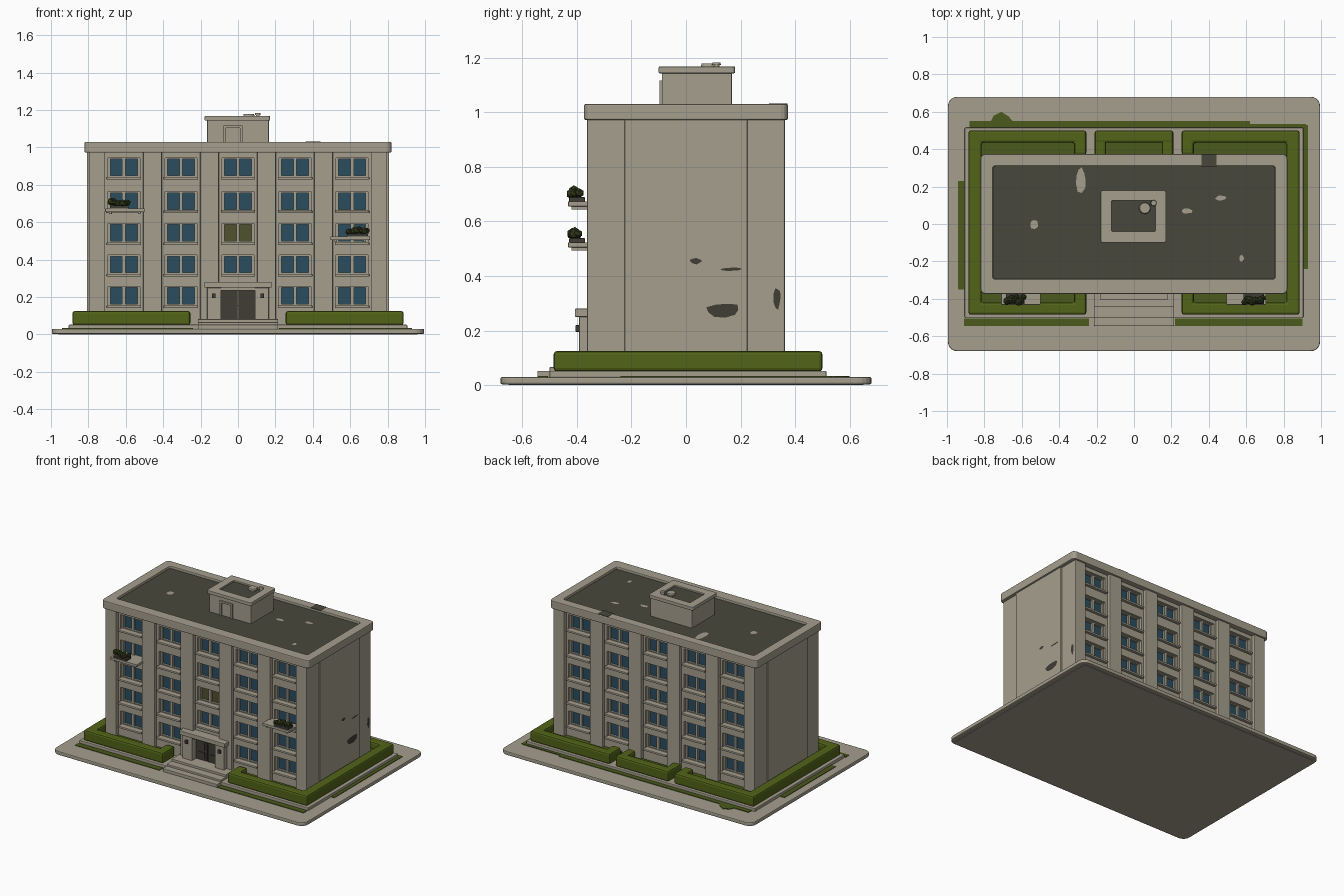
import bpy, bmesh, math, random
from mathutils import Matrix, Vector

if "Cube" in bpy.data.objects:
    bpy.data.objects.remove(bpy.data.objects["Cube"])

random.seed(4)

def material(name, r, g, b):
    m = bpy.data.materials.new(name)
    m.diffuse_color = (r, g, b, 1)
    m.use_nodes = True
    m.node_tree.nodes["Principled BSDF"].inputs["Base Color"].default_value = m.diffuse_color
    return m

CONCRETE = material("concrete", 0.375, 0.346, 0.27)
ROOF = material("dark roofing", 0.066, 0.064, 0.046)
GREEN = material("hedge green", 0.085, 0.125, 0.009)
MOSS = material("moss green", 0.07, 0.10, 0.011)
GLASS = material("blue glass", 0.024, 0.075, 0.115)
OLIVE = material("olive glass", 0.08, 0.085, 0.03)
DARK = material("dark door", 0.05, 0.047, 0.036)
LEAF = material("dark leaves", 0.035, 0.048, 0.012)

def finish(name, bm, mat, bevel=0, seg=2):
    bmesh.ops.recalc_face_normals(bm, faces=bm.faces)
    me = bpy.data.meshes.new(name)
    bm.to_mesh(me)
    bm.free()
    me.materials.append(mat)
    ob = bpy.data.objects.new(name, me)
    bpy.context.collection.objects.link(ob)
    if bevel:
        mod = ob.modifiers.new("soft edges", 'BEVEL')
        mod.width, mod.segments = bevel, seg
    return ob

def boxes(name, items, mat, bevel=0):
    """One object from boxes given as (x0, x1, y0, y1, z0, z1)."""
    bm = bmesh.new()
    for x0, x1, y0, y1, z0, z1 in items:
        mx = Matrix.Translation(((x0 + x1) / 2, (y0 + y1) / 2, (z0 + z1) / 2))
        mx = mx @ Matrix.Diagonal((abs(x1 - x0), abs(y1 - y0), abs(z1 - z0), 1))
        bmesh.ops.create_cube(bm, size=1, matrix=mx)
    return finish(name, bm, mat, bevel)

def prism(name, outline, z0, z1, mat, bevel=0, hole=None):
    """Extruded outline; with a hole of equal point count it becomes a ring."""
    bm = bmesh.new()
    lo = [bm.verts.new((x, y, z0)) for x, y in outline]
    if hole:
        inner = [bm.verts.new((x, y, z0)) for x, y in hole]
        n = len(lo)
        faces = [bm.faces.new((lo[i], lo[(i + 1) % n], inner[(i + 1) % n], inner[i])) for i in range(n)]
    else:
        faces = [bm.faces.new(lo)]
    ext = bmesh.ops.extrude_face_region(bm, geom=faces)
    bmesh.ops.translate(bm, vec=(0, 0, z1 - z0), verts=[v for v in ext['geom'] if isinstance(v, bmesh.types.BMVert)])
    if not hole and not any(f.normal.z < 0 and abs(f.calc_center_median().z - z0) < 1e-5 for f in bm.faces):
        bm.normal_update()
    return finish(name, bm, mat, bevel)

def rounded(x0, x1, y0, y1, r, n=5):
    pts = []
    for cx, cy, a in ((x1 - r, y1 - r, 0), (x0 + r, y1 - r, 90), (x0 + r, y0 + r, 180), (x1 - r, y0 + r, 270)):
        for i in range(n + 1):
            t = math.radians(a + 90 * i / n)
            pts.append((cx + r * math.cos(t), cy + r * math.sin(t)))
    return pts

# Ground: paved slab, kerb and moss strips
prism("paved_slab", rounded(-0.995, 0.995, -0.68, 0.68, 0.05), 0.003, 0.03, CONCRETE, 0.006)
boxes("slab_foot", [(-0.96, 0.96, -0.65, 0.65, 0, 0.01)], CONCRETE)
boxes("kerb", [(-0.905, 0.905, -0.50, 0.515, 0.028, 0.052)], CONCRETE, 0.004)
boxes("moss_strips", [
    (-0.91, -0.24, -0.545, -0.505, 0.029, 0.034), (0.22, 0.90, -0.545, -0.505, 0.029, 0.034),
    (-0.88, 0.62, 0.51, 0.55, 0.029, 0.034), (0.62, 0.92, 0.51, 0.535, 0.029, 0.034),
    (-0.94, -0.90, -0.35, 0.23, 0.029, 0.034), (0.90, 0.93, -0.24, 0.53, 0.029, 0.034)], MOSS)
prism("moss_patch", [(-0.77, 0.54), (-0.64, 0.54), (-0.67, 0.575), (-0.71, 0.60), (-0.75, 0.58)],
      0.029, 0.034, MOSS)

# Hedges: C-shaped borders on both ends, plus a U-shaped one behind the middle
T = 0.065
for side, name in ((-1, "left"), (1, "right")):
    c = [(0.255, -0.485), (0.885, -0.485), (0.885, 0.50), (0.255, 0.50), (0.255, 0.37), (0.255 + T, 0.37),
         (0.255 + T, 0.50 - T), (0.88 - T, 0.50 - T), (0.88 - T, -0.485 + T), (0.255 + T, -0.485 + T),
         (0.255 + T, -0.35), (0.255, -0.35)]
    prism(name + "_hedge", [(side * x, y) for x, y in c], 0.05, 0.125, GREEN, 0.012)
boxes("back_hedge", [(-0.21, 0.21, 0.50 - T, 0.50, 0.05, 0.125), (-0.21, -0.15, 0.35, 0.47, 0.05, 0.123),
                     (0.15, 0.21, 0.35, 0.47, 0.05, 0.123)], GREEN, 0.012)
boxes("planting_beds", [(s * 0.27, s * 0.86, -0.47, 0.48, 0.05, 0.08) for s in (-1, 1)]
      + [(-0.2, 0.2, 0.35, 0.48, 0.05, 0.08)], MOSS)

# Building core, raised end panels, corner blocks and pilasters
TOP = 0.985
boxes("building_core", [(-0.78, 0.78, -0.295, 0.295, 0.04, TOP)], CONCRETE)
boxes("end_panels", [(s * 0.77, s * 0.808, -0.225, 0.225, 0.04, TOP) for s in (-1, 1)], CONCRETE, 0.003)
piers = []
for s in (-1, 1):
    for f in (-1, 1):
        piers.append((s * 0.71, s * 0.797, f * 0.20, f * 0.362, 0.04, TOP))
        for x in (0.152, 0.457):
            piers.append((s * (x - 0.05), s * (x + 0.05), f * 0.28, f * 0.362, 0.04, TOP))
boxes("pilasters", piers, CONCRETE, 0.004)

# Window bays on front and back: walls, frames, sills and glass
COLS = [-0.61, -0.305, 0, 0.305, 0.61]
ROWS = [0.206, 0.374, 0.543, 0.713, 0.893]
W, H = 0.085, 0.051
walls, frames, sills, panes, olive = [], [], [], [], []
for f in (-1, 1):
    for cx in COLS:
        edges = [0.04] + [z + d for z in ROWS for d in (-H, H)] + [TOP]
        for i in range(0, len(edges), 2):
            walls.append((cx - 0.11, cx + 0.11, f * 0.28, f * 0.337, edges[i], edges[i + 1]))
        for s in (-1, 1):
            walls.append((cx + s * W, cx + s * 0.11, f * 0.28, f * 0.337, 0.05, TOP))
        for r, z in enumerate(ROWS):
            if f < 0 and cx == 0 and r == 0:
                continue
            frames.append((cx - 0.009, cx + 0.009, f * 0.29, f * 0.318, z - H, z + H))
            for s in (-1, 1):
                frames.append((cx + s * (W - 0.012), cx + s * W, f * 0.29, f * 0.318, z - H, z + H))
                frames.append((cx - W, cx + W, f * 0.29, f * 0.318, z + s * (H - 0.007), z + s * H))
            sills.append((cx - 0.092, cx + 0.092, f * 0.32, f * 0.357, z - H - 0.014, z - H))
            group = olive if (f < 0 and cx == 0 and r == 2) else panes
            group.append((cx - W, cx + W, f * 0.294, f * 0.303, z - H, z + H))
boxes("bay_walls", walls, CONCRETE)
boxes("window_frames", frames, CONCRETE)
boxes("window_sills", sills, CONCRETE, 0.003)
boxes("window_glass", panes, GLASS)
boxes("olive_window_glass", olive, OLIVE)

# Flat roof with parapet
prism("parapet", rounded(-0.82, 0.82, -0.374, 0.374, 0.025, 3), 0.972, 1.03, CONCRETE, 0.006,
      rounded(-0.755, 0.755, -0.295, 0.31, 0.015, 3))
boxes("roof_surface", [(-0.77, 0.77, -0.31, 0.32, 0.975, 1.012)], ROOF)

def blot(bm, centre, rx, ry, axis):
    """Small irregular flat patch facing along z or x."""
    pts = []
    for i in range(9):
        a, k = math.tau * i / 9, random.uniform(0.75, 1.15)
        u, v = rx * k * math.cos(a), ry * k * math.sin(a)
        pts.append(Vector(centre) + Vector((u, v, 0) if axis == 'z' else (0, u, v)))
    bm.faces.new([bm.verts.new(p) for p in pts])

bm = bmesh.new()
for x, y, rx, ry in ((-0.285, 0.24, 0.03, 0.07), (-0.535, 0, 0.025, 0.025), (0.285, 0.07, 0.028, 0.016),
                     (0.465, 0.14, 0.03, 0.014), (0.575, -0.185, 0.013, 0.018)):
    blot(bm, (x, y, 1.0135), rx, ry, 'z')
finish("roof_patches", bm, CONCRETE)
boxes("parapet_stain", [(0.36, 0.44, 0.305, 0.372, 1.026, 1.0315)], ROOF)
bm = bmesh.new()
for y, z, ry, rz in ((0.135, 0.275, 0.065, 0.03), (0.035, 0.455, 0.022, 0.012), (0.165, 0.425, 0.04, 0.007)):
    blot(bm, (0.8095, y, z), ry, rz, 'x')
blot(bm, (0.7985, 0.335, 0.32), 0.014, 0.04, 'x')
finish("wall_stains", bm, DARK)

# Stair house on the roof
boxes("stair_house", [(-0.165, 0.165, -0.088, 0.168, 1.0, 1.15)], CONCRETE, 0.003)
prism("stair_house_cap", rounded(-0.178, 0.172, -0.10, 0.18, 0.01, 2), 1.143, 1.168, CONCRETE, 0.004,
      rounded(-0.12, 0.115, -0.04, 0.125, 0.006, 2))
boxes("stair_house_roof", [(-0.13, 0.125, -0.05, 0.135, 1.145, 1.157)], ROOF)
boxes("stair_house_door_frame", [(-0.078, -0.065, -0.098, -0.085, 1.01, 1.115), (0.01, 0.023, -0.098, -0.085, 1.01, 1.115),
                                 (-0.078, 0.023, -0.098, -0.085, 1.105, 1.117)], CONCRETE)
bm = bmesh.new()
for x, y, r, z in ((0.058, 0.085, 0.031, 1.178), (0.105, 0.112, 0.016, 1.183)):
    for rad, z0, z1 in ((r * 0.7, 1.15, z - 0.008), (r, z - 0.01, z)):
        bmesh.ops.create_cone(bm, cap_ends=True, segments=14, radius1=rad, radius2=rad * 0.9, depth=z1 - z0,
                              matrix=Matrix.Translation((x, y, (z0 + z1) / 2)))
finish("roof_vents", bm, CONCRETE)

# Entrance: steps, porch and double door
boxes("entrance_steps", [(-0.215, 0.215, y, -0.33, 0.028, z) for y, z in ((-0.545, 0.052), (-0.50, 0.066), (-0.445, 0.082))],
      CONCRETE, 0.003)
boxes("porch", [(s * 0.09, s * 0.165, -0.392, -0.33, 0.05, 0.25) for s in (-1, 1)]
      + [(-0.18, 0.18, -0.407, -0.33, 0.25, 0.28), (-0.165, 0.165, -0.385, -0.33, 0.235, 0.255)], CONCRETE, 0.003)
boxes("door_leaves", [(s * 0.003, s * 0.092, -0.346, -0.33, 0.08, 0.24) for s in (-1, 1)], DARK)
boxes("door_panels", [(s * 0.02, s * 0.075, -0.351, -0.34, z0, z1) for s in (-1, 1)
                      for z0, z1 in ((0.095, 0.14), (0.155, 0.22))], DARK)
boxes("porch_lamps", [(s * 0.12, s * 0.14, -0.405, -0.39, 0.195, 0.22) for s in (-1, 1)], DARK, 0.003)

# Two small balconies with planting
for name, x0, x1, z, p0, p1 in (("left", -0.71, -0.50, 0.655, -0.68, -0.59), ("right", 0.495, 0.705, 0.505, 0.59, 0.69)):
    boxes(name + "_balcony", [(x0, x1, -0.432, -0.32, z, z + 0.018)]
          + [(x, x + 0.015, -0.42, -0.32, z - 0.012, z + 0.002) for x in (x0 + 0.02, x1 - 0.035)], CONCRETE, 0.002)
    boxes(name + "_planter", [(p0 - 0.005, p1 + 0.005, -0.428, -0.37, z + 0.016, z + 0.034)], DARK, 0.003)
    bm = bmesh.new()
    for i in range(8):
        c = (p0 + (p1 - p0) * i / 7, -0.405 + random.uniform(-0.015, 0.015), z + 0.048 + random.uniform(-0.004, 0.008))
        bmesh.ops.create_icosphere(bm, subdivisions=1, radius=random.uniform(0.016, 0.023), matrix=Matrix.Translation(c))
    finish(name + "_balcony_plants", bm, LEAF)
